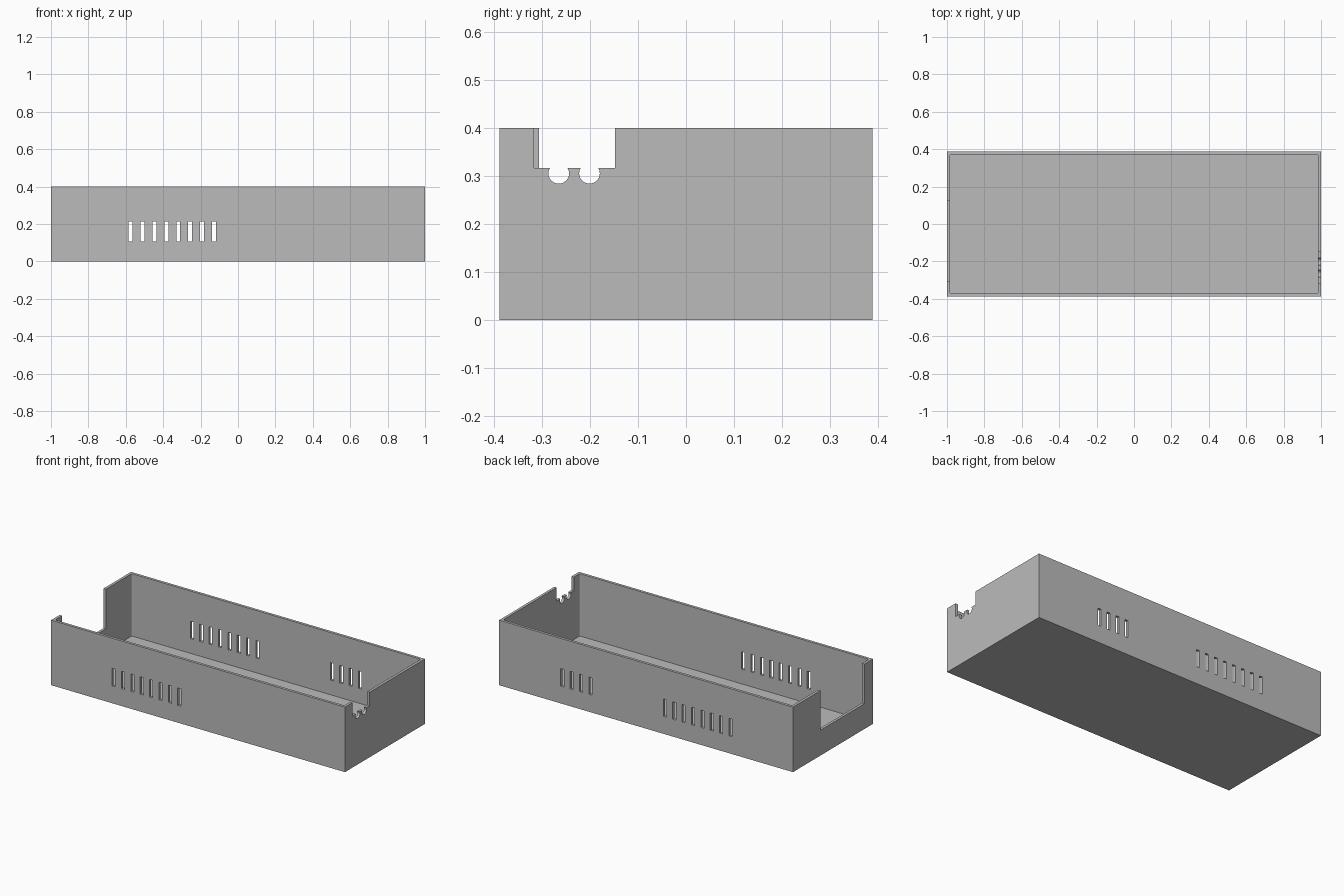
import bpy, bmesh
from mathutils import Matrix, Vector

default = bpy.data.objects.get("Cube")
if default:
    bpy.data.objects.remove(default, do_unlink=True)

LENGTH, WIDTH, HEIGHT, WALL = 2.0, 0.777, 0.4, 0.0165
HX, HY = LENGTH / 2, WIDTH / 2

grey = bpy.data.materials.new("plain grey")
grey.use_nodes = True
colour = (0.5, 0.5, 0.5, 1)
grey.diffuse_color = colour
grey.node_tree.nodes["Principled BSDF"].inputs["Base Color"].default_value = colour


def add_box(bm, low, high):
    low, high = Vector(low), Vector(high)
    matrix = Matrix.Translation((low + high) / 2) @ Matrix.Diagonal((*(high - low), 1))
    return bmesh.ops.create_cube(bm, size=1, matrix=matrix)["verts"]


def finish(name, bm):
    mesh = bpy.data.meshes.new(name)
    bm.to_mesh(mesh)
    bm.free()
    obj = bpy.data.objects.new(name, mesh)
    bpy.context.collection.objects.link(obj)
    mesh.materials.append(grey)
    return obj


def cut(target, name, bm):
    cutter = finish(name, bm)
    cutter.hide_render = True
    mod = target.modifiers.new(name, "BOOLEAN")
    mod.operation, mod.solver, mod.object = "DIFFERENCE", "EXACT", cutter
    bpy.context.view_layer.objects.active = target
    bpy.ops.object.modifier_apply(modifier=mod.name)
    bpy.data.objects.remove(cutter, do_unlink=True)


# Outer block of the tray
bm = bmesh.new()
add_box(bm, (-HX, -HY, 0), (HX, HY, HEIGHT))
tray = finish("enclosure_tray", bm)

# Hollow interior with slightly rounded upright corners
bm = bmesh.new()
add_box(bm, (WALL - HX, WALL - HY, WALL), (HX - WALL, HY - WALL, HEIGHT + 0.1))
uprights = [e for e in bm.edges if abs(e.verts[0].co.z - e.verts[1].co.z) > 0.1]
bmesh.ops.bevel(bm, geom=uprights, offset=0.008, segments=4, profile=0.5, affect="EDGES")
cut(tray, "interior_cutter", bm)

# Wide opening in the right end wall
bm = bmesh.new()
add_box(bm, (-HX - 0.1, -0.306, 0.156), (-HX + 0.05, 0.122, HEIGHT + 0.1))
cut(tray, "port_cutter", bm)

# Cable notch in the left end wall
bm = bmesh.new()
add_box(bm, (HX - 0.05, -0.317, 0.317), (HX + 0.1, -0.148, HEIGHT + 0.1))
cut(tray, "notch_cutter", bm)

# Two round cable seats below the notch
for y in (-0.265, -0.201):
    bm = bmesh.new()
    bmesh.ops.create_cone(bm, cap_ends=True, segments=32, radius1=0.0215, radius2=0.0215, depth=0.15,
                          matrix=Matrix.Translation((HX, y, 0.3055)) @ Matrix.Rotation(1.5707963, 4, "Y"))
    cut(tray, "cable_seat_cutter", bm)


# Vent slots: a row of eight through both long walls, four more at the back
def slot_row(bm, start, count, y_low, y_high):
    for i in range(count):
        x = start - i * 0.0638
        add_box(bm, (x - 0.0105, y_low, 0.107), (x + 0.0105, y_high, 0.214))


bm = bmesh.new()
slot_row(bm, -0.128, 8, -HY - 0.1, HY + 0.1)
slot_row(bm, 0.57, 4, HY - 0.1, HY + 0.1)
cut(tray, "vent_cutter", bm)
